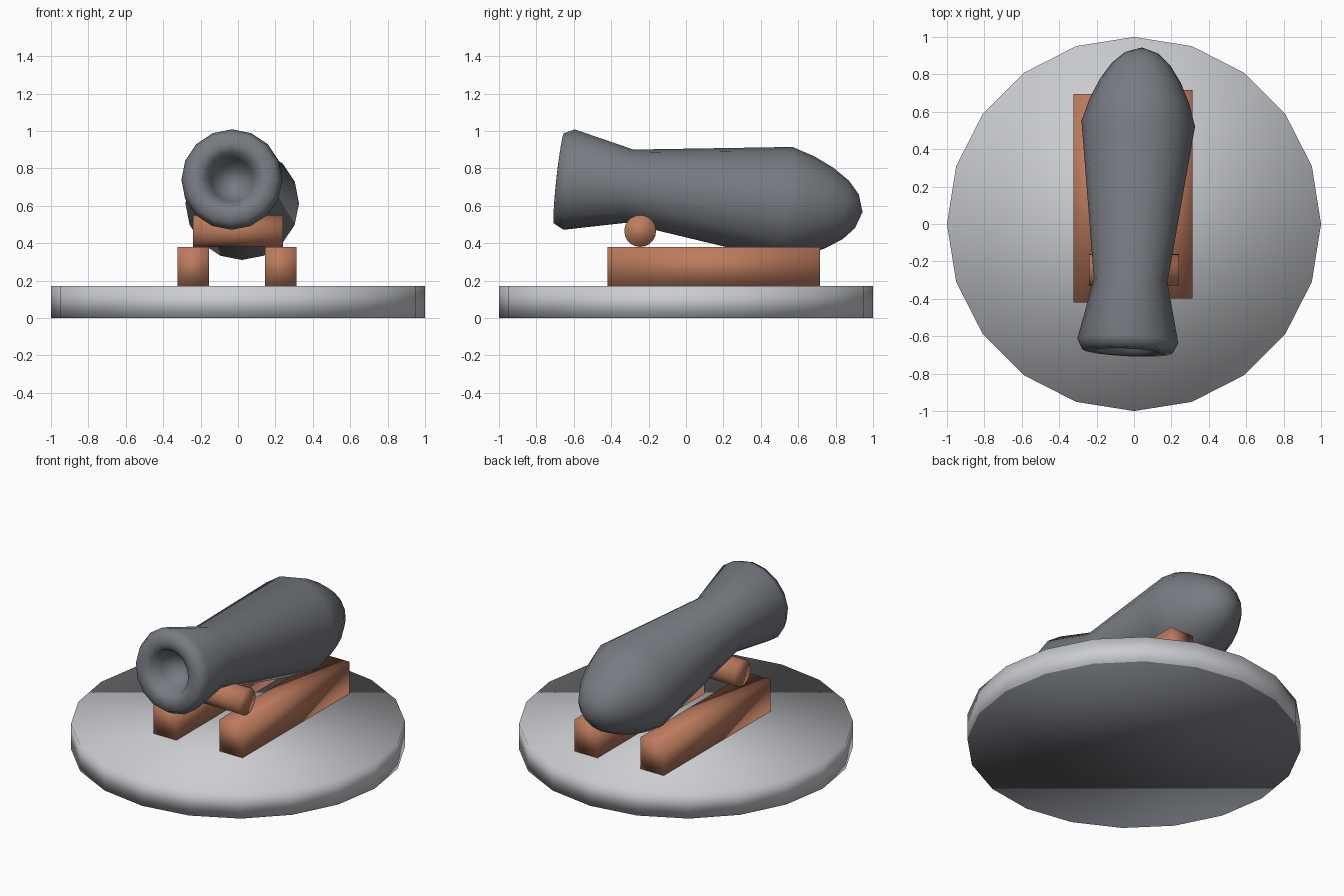
import bpy, bmesh, math
from mathutils import Vector

if "Cube" in bpy.data.objects:
    bpy.data.objects.remove(bpy.data.objects["Cube"])


def material(name, rgb):
    m = bpy.data.materials.new(name)
    m.diffuse_color = (*rgb, 1)
    m.use_nodes = True
    m.node_tree.nodes["Principled BSDF"].inputs["Base Color"].default_value = m.diffuse_color
    return m


iron = material("dark iron", (0.185, 0.197, 0.22))
wood = material("reddish wood", (0.51, 0.20, 0.11))
stone = material("pale grey", (0.60, 0.61, 0.64))


def finish(name, bm, mat):
    bmesh.ops.recalc_face_normals(bm, faces=bm.faces)
    me = bpy.data.meshes.new(name)
    for f in bm.faces:
        f.smooth = True
    bm.to_mesh(me)
    bm.free()
    me.materials.append(mat)
    ob = bpy.data.objects.new(name, me)
    bpy.context.collection.objects.link(ob)
    return ob


def lathe(name, profile, start, direction, sides, mat):
    """Revolve (distance along axis, radius) points; open ends are capped."""
    bm = bmesh.new()
    rings = []
    for t, r in profile:
        n = sides if r else 1
        rings.append([bm.verts.new((r * math.cos(a), r * math.sin(a), t))
                      for a in (2 * math.pi * i / sides for i in range(n))])
    for lo, hi in zip(rings, rings[1:]):
        for i in range(sides):
            j = (i + 1) % sides
            if len(lo) == 1:
                bm.faces.new((lo[0], hi[j], hi[i]))
            elif len(hi) == 1:
                bm.faces.new((lo[i], lo[j], hi[0]))
            else:
                bm.faces.new((lo[i], lo[j], hi[j], hi[i]))
    for ring in (rings[0], rings[-1]):
        if len(ring) > 1:
            bm.faces.new(ring)
    ob = finish(name, bm, mat)
    ob.location = start
    ob.rotation_euler = Vector(direction).to_track_quat('Z', 'Y').to_euler()
    return ob


# round base disc with a dark underside
base = lathe("base_disc", [(0, 1), (0.17, 1)], (0, 0, 0), (0, 0, 1), 20, stone)
base.data.materials.append(iron)
for p in base.data.polygons:
    if p.normal.z < -0.5:
        p.material_index = 1

# two carriage rails, the left one sitting slightly further forward
for side, x, y in (("left", -0.24, 0.138), ("right", 0.228, 0.16)):
    bm = bmesh.new()
    bmesh.ops.create_cube(bm, size=1)
    bmesh.ops.scale(bm, vec=(0.168, 1.115, 0.21), verts=bm.verts)
    bmesh.ops.translate(bm, vec=(x, y, 0.275), verts=bm.verts)
    finish(side + "_rail", bm, wood)

# round crossbar under the neck of the barrel
lathe("crossbar", [(0, 0.085), (0.48, 0.085)], (-0.24, -0.245, 0.465), (1, 0, 0), 20, wood)

# barrel: bore, lip, flared muzzle, neck, swelling body and domed breech
barrel_profile = [(0.14, 0), (0.11, 0.075), (0.03, 0.115), (-0.045, 0.145), (-0.06, 0.18),
                  (-0.056, 0.242), (0, 0.27), (0.325, 0.197), (1.17, 0.304),
                  (1.29, 0.267), (1.40, 0.217), (1.49, 0.157), (1.55, 0.09), (1.58, 0)]
barrel = lathe("barrel", barrel_profile, (-0.033, -0.625, 0.74),
               (0.075, 1.565, -0.172), 16, iron)
